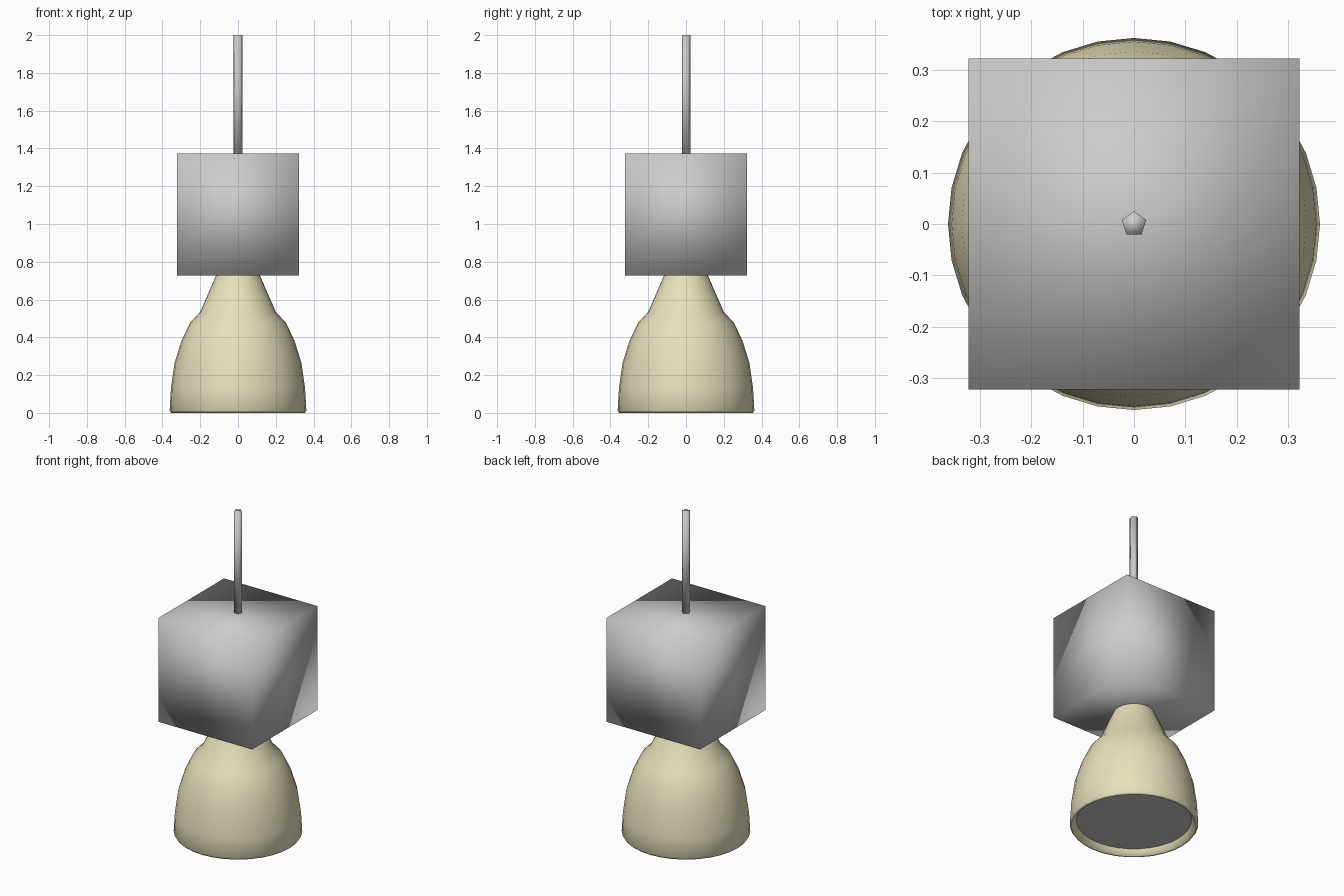
import bpy, math

if "Cube" in bpy.data.objects:
    bpy.data.objects.remove(bpy.data.objects["Cube"])

SEG = 32

def smooth(obj):
    for p in obj.data.polygons:
        p.use_smooth = True

def lathe(name, profile, segments):
    """Revolve an (r, z) profile around the z axis."""
    verts, faces = [], []
    for r, z in profile:
        for i in range(segments):
            a = 2 * math.pi * i / segments
            verts.append((r * math.cos(a), r * math.sin(a), z))
    for k in range(len(profile) - 1):
        for i in range(segments):
            j = (i + 1) % segments
            a, b = k * segments, (k + 1) * segments
            faces.append((a + i, a + j, b + j, b + i))
    mesh = bpy.data.meshes.new(name)
    mesh.from_pydata(verts, [], faces)
    obj = bpy.data.objects.new(name, mesh)
    bpy.context.collection.objects.link(obj)
    smooth(obj)
    return obj

# Bell shade: inner lip, rim, outer wall, neck
shade = lathe("lamp_shade", [
    (0.32, 0.06), (0.325, 0.035), (0.345, 0.005), (0.354, 0.0), (0.362, 0.012),
    (0.355, 0.13), (0.336, 0.265), (0.30, 0.38), (0.255, 0.475),
    (0.20, 0.535), (0.115, 0.73), (0.10, 0.76)], SEG)
mat = bpy.data.materials.new("cream")
mat.diffuse_color = (0.80, 0.75, 0.50, 1)
mat.use_nodes = True
mat.node_tree.nodes["Principled BSDF"].inputs["Base Color"].default_value = mat.diffuse_color
shade.data.materials.append(mat)

# Diffuser disc inside the rim
bpy.ops.mesh.primitive_circle_add(vertices=SEG, radius=0.324, fill_type='NGON',
                                  location=(0, 0, 0.037))
diffuser = bpy.context.object
diffuser.name = "diffuser"
diffuser.data.flip_normals()

# Cube housing, softly shaded
bpy.ops.mesh.primitive_cube_add(size=0.644, location=(0, 0, 1.05))
housing = bpy.context.object
housing.name = "housing"
smooth(housing)

# Five-sided hanging cord
bpy.ops.mesh.primitive_cylinder_add(vertices=5, radius=0.025, depth=0.64,
                                    location=(0, 0, 1.68))
cord = bpy.context.object
cord.name = "cord"
smooth(cord)
